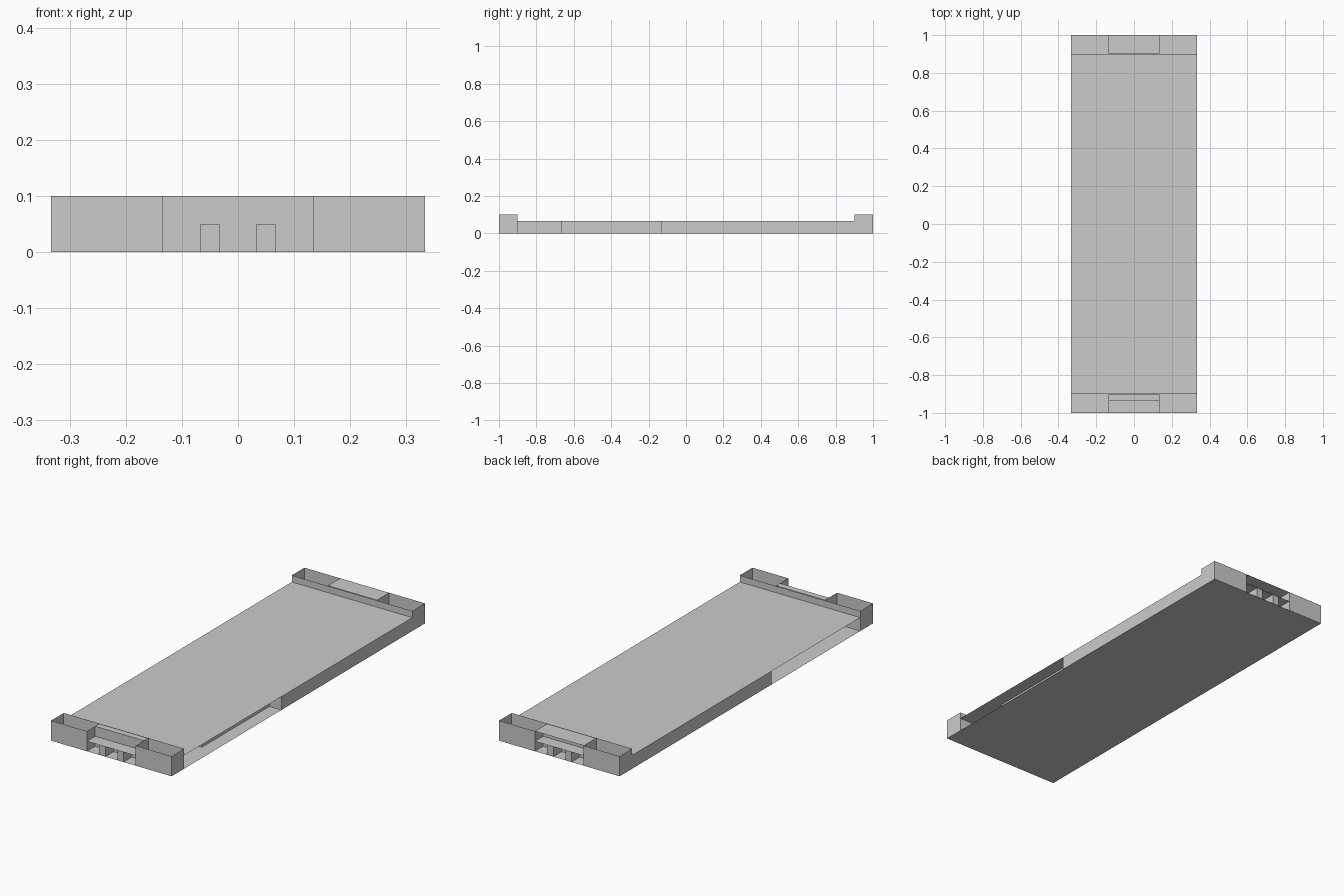
import bpy

if "Cube" in bpy.data.objects:
    bpy.data.objects.remove(bpy.data.objects["Cube"])

W, N = 0.333, 0.135          # half width, half width of end notch
DECK, TOP, SHELF = 0.067, 0.10, 0.05
END, RIDGE = 0.90, 0.935     # inner faces of the end sections


def sheet_object(name, quads):
    verts, faces = [], []
    for q in quads:
        faces.append(tuple(range(len(verts), len(verts) + 4)))
        verts += q
    me = bpy.data.meshes.new(name)
    me.from_pydata(verts, [], faces)
    me.update()
    ob = bpy.data.objects.new(name, me)
    bpy.context.collection.objects.link(ob)
    return ob


def flat(x0, x1, y0, y1, z, up=True):
    q = [(x0, y0, z), (x1, y0, z), (x1, y1, z), (x0, y1, z)]
    return q if up else q[::-1]


def wall(a, b, z0, z1):
    # upright panel between two plan points, facing right of a -> b
    return [(*a, z0), (*b, z0), (*b, z1), (*a, z1)]


# base plate and deck
sheet_object("base_plate", [flat(-W, W, -1, 1, 0, False)])
sheet_object("deck", [flat(-W, W, -END, END, DECK)])

# long side walls, open near the front
sheet_object("side_walls", [
    wall((W, -0.133), (W, END), 0, DECK),
    wall((-W, END), (-W, -0.2), 0, DECK),
])

# recessed panels inside the side openings
sheet_object("inner_walls", [
    wall((0.267, -0.667), (0.267, -0.133), 0, DECK),
    wall((0.267, -0.133), (W, -0.133), 0, DECK),
    wall((-0.2, -0.667), (0.267, -0.667), 0, DECK),
    wall((-0.2, -0.2), (-0.2, -END), 0, DECK),
    wall((-W, -0.2), (-0.2, -0.2), 0, DECK),
])

for s, label in ((-1, "front"), (1, "back")):
    # full width inner wall and open-topped corner boxes
    sheet_object(label + "_inner_wall",
                 [wall((s * W, s * END), (-s * W, s * END), 0, TOP)])
    boxes = []
    for m in (-1, 1):
        boxes += [
            wall((m * N, s), (m * W, s), 0, TOP),
            wall((m * W, s * END), (m * W, s), 0, TOP),
            wall((m * N, s), (m * N, s * END), 0, TOP),
        ]
    sheet_object(label + "_corner_boxes", boxes)

    # stepped notch: shelf, riser and ridge
    ya, yb = sorted((s * RIDGE, s))
    yc, yd = sorted((s * 0.903, s * RIDGE))
    sheet_object(label + "_shelf", [flat(-N, N, ya, yb, SHELF)])
    sheet_object(label + "_riser",
                 [wall((s * N, s * RIDGE), (-s * N, s * RIDGE), 0, TOP)])
    sheet_object(label + "_ridge", [flat(-N, N, yc, yd, TOP)])

    # two short posts below the shelf
    posts = []
    for m in (-1, 1):
        xa, xb = sorted((m * 0.033, m * 0.067))
        posts += [
            wall((xa, s), (xb, s), 0, SHELF),
            wall((xb, ya), (xb, yb), 0, SHELF),
            wall((xa, yb), (xa, ya), 0, SHELF),
        ]
    sheet_object(label + "_posts", posts)

# cover over the back notch
sheet_object("back_cover", [flat(-N, N, RIDGE, 1, TOP)])
